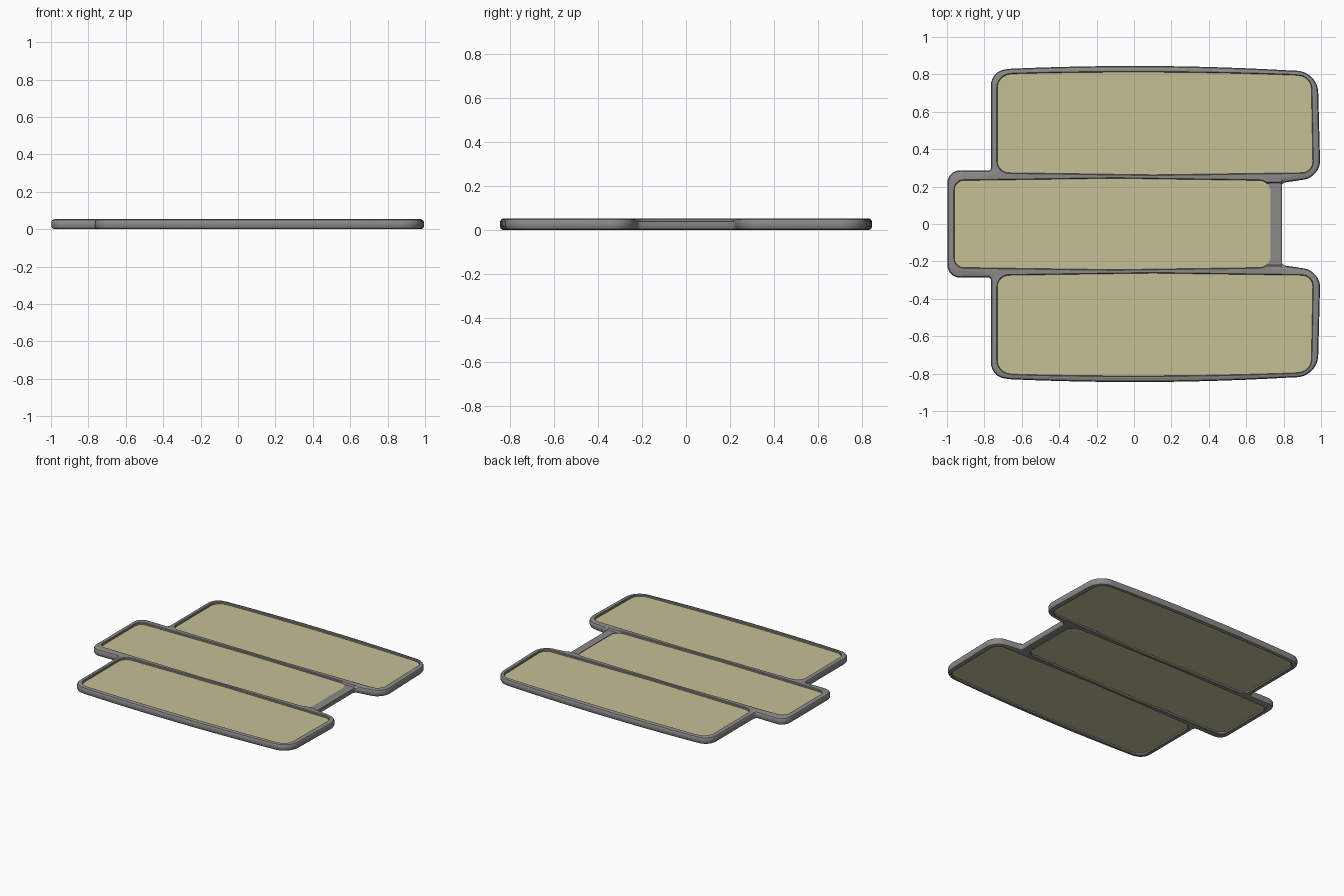
import bpy, bmesh, math
from mathutils import Vector

if "Cube" in bpy.data.objects:
    bpy.data.objects.remove(bpy.data.objects["Cube"])


def material(name, rgb):
    m = bpy.data.materials.new(name)
    m.diffuse_color = (*rgb, 1)
    m.use_nodes = True
    m.node_tree.nodes["Principled BSDF"].inputs["Base Color"].default_value = m.diffuse_color
    return m


GREY = material("grey frame", (0.26, 0.255, 0.25))
KHAKI = material("khaki panel", (0.56, 0.53, 0.30))


def rounded(pts, steps=8):
    """Closed outline with each corner (x, y, r) rounded off."""
    out = []
    for i, (x, y, r) in enumerate(pts):
        p = Vector((x, y))
        if r == 0:
            out.append(p)
            continue
        a = p + (Vector(pts[i - 1][:2]) - p).normalized() * r
        b = p + (Vector(pts[(i + 1) % len(pts)][:2]) - p).normalized() * r
        for k in range(steps + 1):
            t = k / steps
            s = 1 - t
            h = 0.5523
            out.append(a * s**3 + (a.lerp(p, h)) * 3 * s * s * t
                       + (b.lerp(p, h)) * 3 * s * t * t + b * t**3)
    return out


def inset(loop, d):
    """Move a counter-clockwise loop inward by d."""
    res = []
    for i, p in enumerate(loop):
        t = (loop[(i + 1) % len(loop)] - loop[i - 1]).normalized()
        res.append(p + Vector((-t.y, t.x)) * d)
    return res


def bow(x0, x1, y_mid, sag, n=12):
    """Points of a gently curved long edge between two corners."""
    return [(x, y_mid - sag * (x / 0.9) ** 2, 0)
            for x in (x0 + (x1 - x0) * i / n for i in range(n + 1))]


def mirror_y(pts):
    return [(x, -y, r) for x, y, r in reversed(pts)]


def skin(bm, loop, profile):
    """Stack inset copies of a loop by (inset, z); return first and last rim edges."""
    rings = [[bm.verts.new((p.x, p.y, z)) for p in inset(loop, d)] for d, z in profile]
    n = len(loop)
    for a, b in zip(rings, rings[1:]):
        for i in range(n):
            bm.faces.new((a[i], a[(i + 1) % n], b[(i + 1) % n], b[i]))
    return [[bm.edges.get((r[i], r[(i + 1) % n])) for i in range(n)]
            for r in (rings[0], rings[-1])]


def finish(bm, name, mat):
    bmesh.ops.recalc_face_normals(bm, faces=bm.faces)
    me = bpy.data.meshes.new(name)
    bm.to_mesh(me)
    bm.free()
    me.materials.append(mat)
    ob = bpy.data.objects.new(name, me)
    bpy.context.collection.objects.link(ob)
    bpy.context.view_layer.objects.active = ob
    ob.select_set(True)
    bpy.ops.object.shade_smooth_by_angle(angle=math.radians(35))
    ob.select_set(False)


# Outer outline: lower half, then its mirror image
lower = [(-0.998, -0.288, 0.07), (-0.765, -0.285, 0.015), (-0.765, -0.818, 0.075)]
lower += [(x, -y, r) for x, y, r in bow(-0.66, 0.84, 0.845, 0.028)]
lower += [(0.982, -0.815, 0.11), (0.997, -0.25, 0.09), (0.79, -0.22, 0.02)]
outer = rounded(lower + mirror_y(lower))

# Openings for the three panels
low_hole = [(-0.73, -0.79, 0.06)]
low_hole += [(x, -y, r) for x, y, r in bow(-0.65, 0.86, 0.812, 0.018)]
low_hole += [(0.947, -0.785, 0.06), (0.957, -0.275, 0.06), (0.1, -0.263, 0), (-0.73, -0.275, 0.06)]
mid_half = [(-0.96, -0.232, 0.05), (-0.1, -0.244, 0), (0.73, -0.232, 0.06)]
holes = {
    "lower_panel": rounded(low_hole),
    "middle_panel": rounded(mid_half + mirror_y(mid_half)),
    "upper_panel": rounded(mirror_y(low_hole)),
}

# Frame: rounded outer wall, straight inner walls, filled top and bottom
TOP = 0.053
bm = bmesh.new()
rims = [skin(bm, outer, [(0.016, 0), (0.006, 0.004), (0, 0.014), (0, TOP - 0.014),
                         (0.005, TOP - 0.005), (0.016, TOP)])]
for loop in holes.values():
    rims.append(skin(bm, loop, [(-0.004, 0), (0, 0.004), (0, TOP - 0.004), (-0.004, TOP)]))
for side in (0, 1):
    bmesh.ops.triangle_fill(bm, use_beauty=True, edges=[e for r in rims for e in r[side]])
# The short end bar beside the middle panel sits lower
for v in bm.verts:
    if 0.70 < v.co.x < 0.80 and abs(v.co.y) < 0.225:
        v.co.z = min(v.co.z, 0.042)
finish(bm, "frame", GREY)

# Panels: thin plates recessed inside the frame
for name, loop in holes.items():
    bm = bmesh.new()
    for rim in skin(bm, inset(loop, -0.002), [(0, 0.014), (0, 0.038)]):
        bmesh.ops.triangle_fill(bm, use_beauty=True, edges=rim)
    finish(bm, name, KHAKI)
